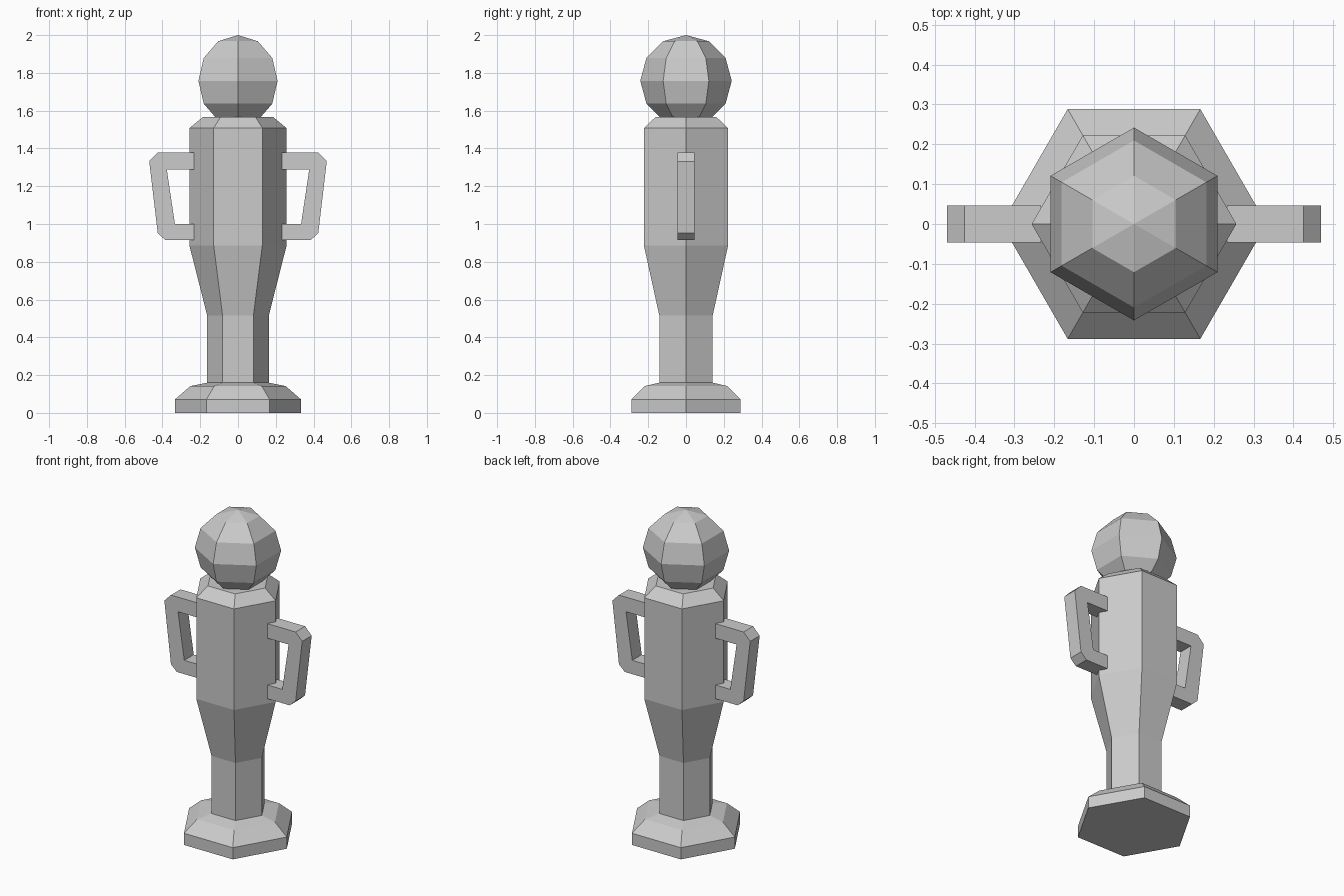
import bpy, bmesh
from math import cos, sin, pi

if "Cube" in bpy.data.objects:
    bpy.data.objects.remove(bpy.data.objects["Cube"])

SIDES = 6


def make_object(name, bm):
    bmesh.ops.recalc_face_normals(bm, faces=bm.faces)
    mesh = bpy.data.meshes.new(name)
    bm.to_mesh(mesh)
    bm.free()
    obj = bpy.data.objects.new(name, mesh)
    bpy.context.collection.objects.link(obj)
    return obj


def lathe(name, profile):
    """Stack hexagonal rings from (radius, z) points and cap both ends."""
    bm = bmesh.new()
    rings = [[bm.verts.new((r * cos(2 * pi * i / SIDES), r * sin(2 * pi * i / SIDES), z))
              for i in range(SIDES)] for r, z in profile]
    for a, b in zip(rings, rings[1:]):
        for i in range(SIDES):
            j = (i + 1) % SIDES
            bm.faces.new((a[i], a[j], b[j], b[i]))
    bm.faces.new(rings[0])
    bm.faces.new(rings[-1])
    return make_object(name, bm)


# Stepped foot and tapered column
lathe("base_and_body", [
    (0.333, 0.0), (0.333, 0.072), (0.252, 0.142), (0.163, 0.16),
    (0.163, 0.515), (0.257, 0.885), (0.257, 1.508), (0.185, 1.567)])

# Faceted ball on top, sunk slightly into the shoulders
bm = bmesh.new()
bmesh.ops.create_uvsphere(bm, u_segments=SIDES, v_segments=6, radius=0.242)
head = make_object("ball_top", bm)
head.location.z = 1.758

# Side handles: matching outer and inner outlines, extruded through y
OUTER = [(0.233, 1.378), (0.425, 1.378), (0.47, 1.332),
         (0.425, 0.952), (0.385, 0.915), (0.233, 0.915)]
INNER = [(0.233, 1.288), (0.377, 1.288), (0.377, 1.288),
         (0.334, 1.0), (0.334, 1.0), (0.233, 1.0)]
HALF = 0.046


def handle(name, side):
    outline = OUTER + [INNER[i] for i in (5, 3, 1, 0)]
    bm = bmesh.new()
    front = [bm.verts.new((side * x, -HALF, z)) for x, z in outline]
    back = [bm.verts.new((side * x, HALF, z)) for x, z in outline]
    # Front and back plates: two arms, grip and chamfered corners
    for v in (front, back):
        for ids in ((0, 1, 8, 9), (1, 2, 8), (2, 3, 7, 8), (3, 4, 7), (4, 5, 6, 7)):
            bm.faces.new([v[i] for i in ids])
    for i in range(len(outline)):
        j = (i + 1) % len(outline)
        bm.faces.new((front[i], front[j], back[j], back[i]))
    bmesh.ops.dissolve_limit(bm, angle_limit=0.01, verts=bm.verts, edges=bm.edges)
    return make_object(name, bm)


for name, side in (("left_handle", -1), ("right_handle", 1)):
    handle(name, side)
